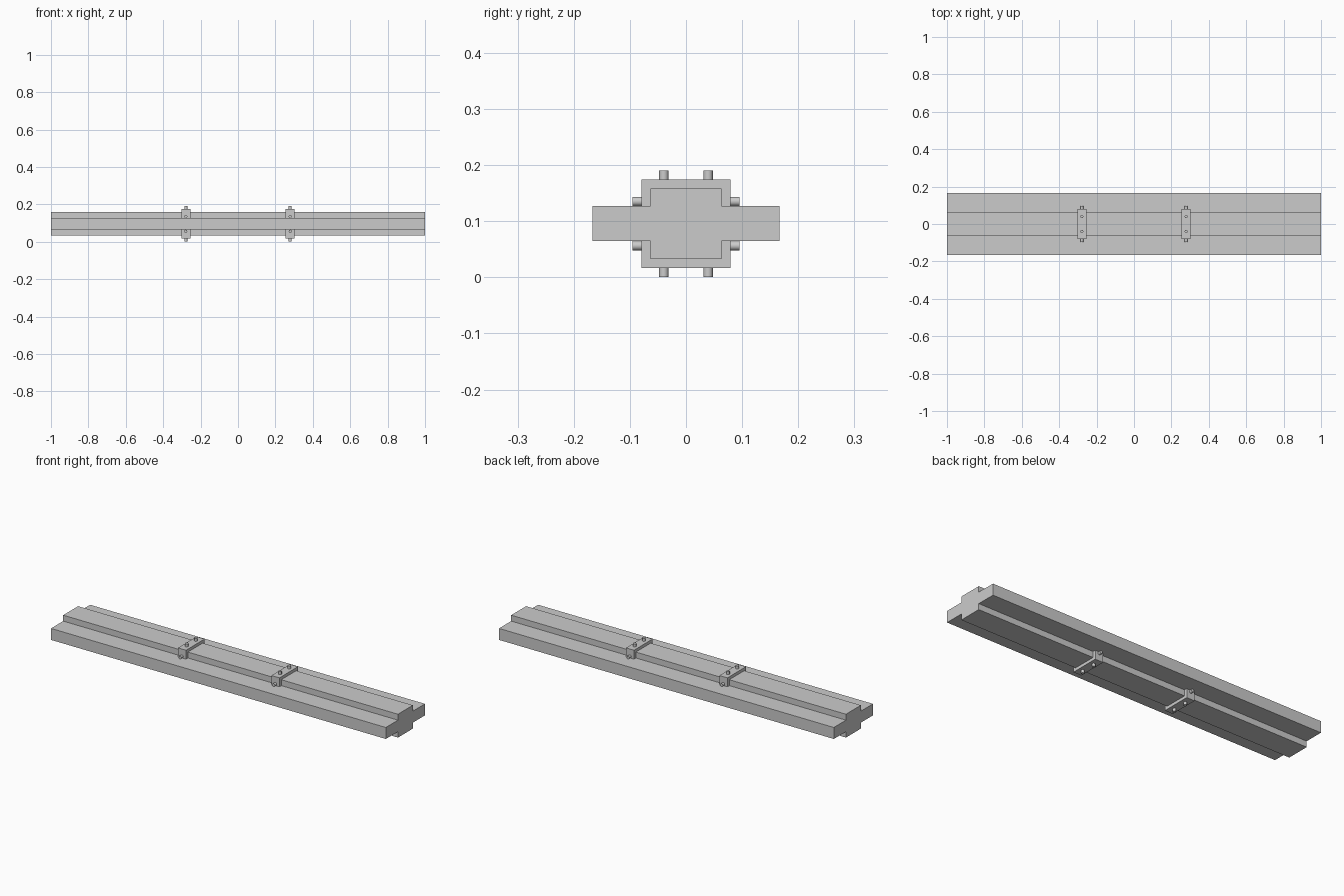
import bpy, bmesh, math
from mathutils import Matrix, Vector

if "Cube" in bpy.data.objects:
    bpy.data.objects.remove(bpy.data.objects["Cube"])

CZ = 0.0957  # mid height of the beam; everything mirrors about it


def link(name, bm):
    bmesh.ops.recalc_face_normals(bm, faces=bm.faces)
    me = bpy.data.meshes.new(name)
    bm.to_mesh(me)
    bm.free()
    ob = bpy.data.objects.new(name, me)
    bpy.context.collection.objects.link(ob)
    return ob


def extrude_x(name, profile, x0, x1):
    """Extrude a closed (y, z) profile along x."""
    bm = bmesh.new()
    face = bm.faces.new([bm.verts.new((x0, y, CZ + z)) for y, z in profile])
    new = bmesh.ops.extrude_face_region(bm, geom=[face])["geom"]
    verts = [v for v in new if isinstance(v, bmesh.types.BMVert)]
    bmesh.ops.translate(bm, verts=verts, vec=(x1 - x0, 0, 0))
    return link(name, bm)


def bolt(name, base, direction):
    """Short round stud standing on base, sunk slightly into the strap."""
    d = Vector(direction)
    height, sink = 0.016, 0.004
    rot = d.to_track_quat('Z', 'Y').to_matrix().to_4x4()
    mat = Matrix.Translation(Vector(base) + d * (height - sink) / 2) @ rot
    bm = bmesh.new()
    bmesh.ops.create_cone(bm, cap_ends=True, segments=12, radius1=0.0083,
                          radius2=0.0083, depth=height + sink, matrix=mat)
    ob = link(name, bm)
    for p in ob.data.polygons:
        p.use_smooth = len(p.vertices) == 4
    ob.data.set_sharp_from_angle(angle=math.radians(40))


# Main beam: wide plank with a raised rib above and below
W, P, R, H = 0.167, 0.031, 0.0635, 0.063
extrude_x("beam", [(-W, -P), (-R, -P), (-R, -H), (R, -H), (R, -P), (W, -P),
                   (W, P), (R, P), (R, H), (-R, H), (-R, P), (-W, P)], -1, 1)

# Clamp straps over each rib, with two bolts on the flat and one per side
T = 0.016
for x in (-0.279, 0.279):
    side = "left" if x < 0 else "right"
    for s in (1, -1):
        tag = side + ("_top" if s > 0 else "_bottom")
        a, b = R + T, H + T
        pts = [(-a, P), (-a, b), (a, b), (a, P), (R, P), (R, H), (-R, H), (-R, P)]
        extrude_x("strap_" + tag, [(y, s * z) for y, z in pts],
                  x - 0.024, x + 0.024)
        for m in (-1, 1):
            end = "_front" if m < 0 else "_back"
            bolt("flat_bolt_" + tag + end, (x, m * 0.0395, CZ + s * b), (0, 0, s))
            bolt("side_bolt_" + tag + end, (x, m * a, CZ + s * 0.0395), (0, m, 0))
